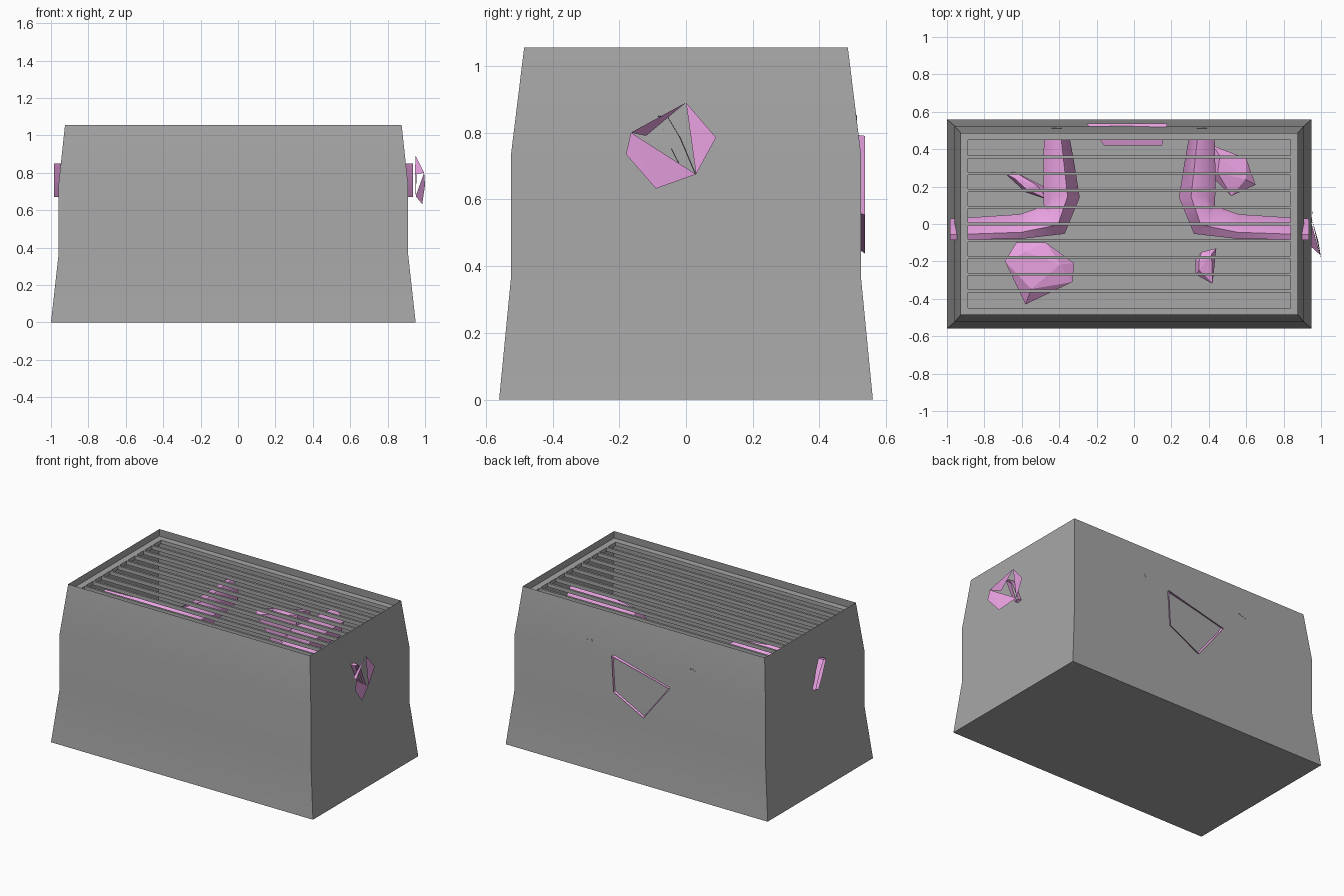
import bpy, bmesh, math
from mathutils import Vector

if "Cube" in bpy.data.objects:
    bpy.data.objects.remove(bpy.data.objects["Cube"])

CX = -0.025  # centre line of the crate (one shard sticks out on the right)


def material(name, rgb):
    m = bpy.data.materials.new(name)
    m.diffuse_color = (*rgb, 1)
    m.use_nodes = True
    m.node_tree.nodes["Principled BSDF"].inputs["Base Color"].default_value = m.diffuse_color
    return m


pink = material("pink", (0.82, 0.36, 0.76))
grey = material("dark_grey", (0.385, 0.385, 0.385))


def make(name, verts, faces, mat, hull=False, flip=False, smooth=0):
    bm = bmesh.new()
    vs = [bm.verts.new(v) for v in verts]
    if hull:
        res = bmesh.ops.convex_hull(bm, input=vs)
        junk = [g for g in res["geom_interior"] if isinstance(g, bmesh.types.BMVert)]
        bmesh.ops.delete(bm, geom=junk, context='VERTS')
    for f in faces:
        bm.faces.new([vs[i] for i in f])
    bmesh.ops.recalc_face_normals(bm, faces=bm.faces)
    if flip:
        bmesh.ops.reverse_faces(bm, faces=bm.faces)
    me = bpy.data.meshes.new(name)
    bm.to_mesh(me)
    bm.free()
    me.materials.append(mat)
    ob = bpy.data.objects.new(name, me)
    bpy.context.collection.objects.link(ob)
    if smooth:
        me.shade_smooth()
        me.set_sharp_from_angle(angle=math.radians(smooth))
    return ob


def loft(rings, cap_start=False, cap_end=False):
    """Verts and faces joining closed rings of equal length."""
    n = len(rings[0])
    verts = [v for r in rings for v in r]
    faces = [(k * n + i, k * n + (i + 1) % n, (k + 1) * n + (i + 1) % n, (k + 1) * n + i)
             for k in range(len(rings) - 1) for i in range(n)]
    if cap_start:
        faces.append(tuple(range(n)))
    if cap_end:
        faces.append(tuple(range(len(verts) - n, len(verts))))
    return verts, faces


def rect(hx, hy, z):
    return [(CX + sx * hx, sy * hy, z) for sx, sy in ((-1, -1), (1, -1), (1, 1), (-1, 1))]


# crate: thin waisted walls with a floor, open at the top
make("crate_walls", *loft([rect(0.975, 0.56, 0), rect(0.935, 0.525, 0.36),
                           rect(0.935, 0.525, 0.73), rect(0.90, 0.485, 1.055)],
                          cap_start=True), grey, smooth=30)

# lid frame: flat border set just below the rim
z0, z1 = 0.98, 1.005
make("lid_frame", *loft([rect(0.904, 0.49, z1), rect(0.862, 0.448, z1), rect(0.862, 0.448, z0),
                         rect(0.904, 0.49, z0), rect(0.904, 0.49, z1)]), grey)

# lid slats: nine thin bars across the opening
for i in range(1, 10):
    y = -0.448 + i * 0.896 / 10
    rings = [[(CX + sx * 0.862, y + dy, z) for dy, z in
              ((-0.007, z0), (0.007, z0), (0.007, z1), (-0.007, z1))] for sx in (-1, 1)]
    make("lid_slat", *loft(rings), grey)

# bent tubes: thin slanted blade at the side wall, rounder towards the back wall
path = [(0.96, -0.03, 0.055), (0.58, -0.015, 0.065), (0.40, 0.02, 0.095),
        (0.36, 0.15, 0.10), (0.375, 0.32, 0.085), (0.39, 0.513, 0.065)]
blend = [1, 0.75, 0.1, 0, 0, 0]
blade = [(-1.05, -0.09), (-0.2, 0.02), (0.5, 0.085), (1, 0.085), (0.3, -0.01), (-0.5, -0.095)]
round_ = [(-1, 0.02), (-0.45, 0.07), (0.3, 0.087), (0.95, 0.0), (0.7, -0.07), (-0.5, -0.09)]
for s, name in ((-1, "left_tube"), (1, "right_tube")):
    rings = []
    for k, (x, y, w) in enumerate(path):
        a = Vector(path[max(k - 1, 0)][:2])
        b = Vector(path[min(k + 1, len(path) - 1)][:2])
        t = (b - a).normalized()
        if k == 0:
            t = Vector((-1, 0))
        if k == len(path) - 1:
            t = Vector((0, 1))
        section = [Vector(r).lerp(Vector(q), blend[k]) for r, q in zip(round_, blade)]
        rings.append([(CX + s * (x - t.y * u * w), y + t.x * u * w, 0.765 + h)
                      for u, h in section])
    make(name, *loft(rings), pink, smooth=45)

# back shard: faceted block pushed through the back wall, open outside
outer = [(0.178, 0.79), (-0.254, 0.684), (-0.06, 0.437), (0.163, 0.553)]
inner = [(0.16, 0.80), (-0.19, 0.72), (-0.04, 0.49), (0.14, 0.58)]
tip = [(0.15, 0.79), (-0.16, 0.71), (-0.03, 0.54), (0.12, 0.60)]
make("back_shard", *loft([[(x, y, z) for x, z in ring] for ring, y in
                          ((outer, 0.537), (inner, 0.46), (tip, 0.42))], cap_end=True), pink)

# side shard: broken open shell outside the right wall, seen from its dark side
make("side_shard", [(0.95, 0.0, 0.89), (0.955, 0.09, 0.785), (0.95, 0.03, 0.675),
                    (0.985, -0.09, 0.632), (1.0, -0.18, 0.735), (0.995, -0.165, 0.80),
                    (0.945, -0.12, 0.79)],
     [(0, 1, 2), (5, 4, 3), (5, 3, 2), (0, 5, 6)], pink, flip=True)

# loose chunks: faceted lumps lying on the crate floor
chunks = {
    "chunk_back_left": ([(-0.69, 0.27), (-0.64, 0.28), (-0.48, 0.20), (-0.46, 0.13), (-0.58, 0.17)], 0.16),
    "chunk_back_right": ([(0.42, 0.42), (0.60, 0.35), (0.65, 0.21), (0.52, 0.15), (0.40, 0.27)], 0.22),
    "chunk_front_left": ([(-0.63, -0.10), (-0.47, -0.10), (-0.32, -0.21), (-0.33, -0.31),
                          (-0.58, -0.43), (-0.69, -0.20)], 0.26),
    "chunk_front_right": ([(0.33, -0.19), (0.36, -0.15), (0.44, -0.13), (0.42, -0.32), (0.33, -0.27)], 0.18),
}
for name, (pts, h) in chunks.items():
    c = sum((Vector(p) for p in pts), Vector((0, 0))) / len(pts)
    verts = []
    for i, p in enumerate(pts):
        d = Vector(p) - c
        verts.append((*p, h * (0.8 + 0.1 * (i % 2))))
        verts.append((*(c + d * 0.6), 0.005 if i % 2 else h))
    make(name, verts, [], pink, hull=True)
